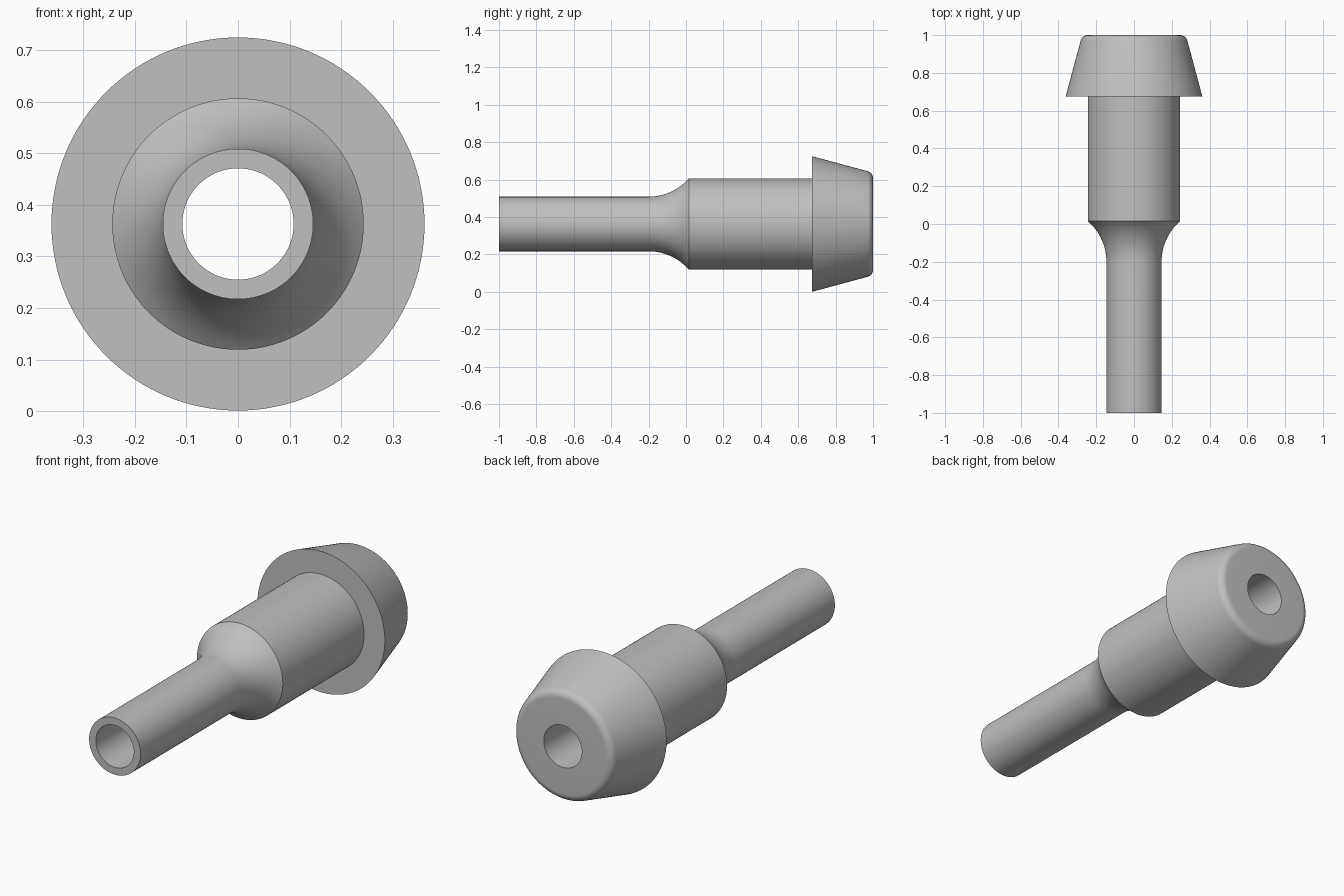
import bpy
import bmesh
import math
from mathutils import Vector

cube = bpy.data.objects.get("Cube")
if cube:
    bpy.data.objects.remove(cube, do_unlink=True)

AXIS_Z = 0.363
BORE, TUBE, BODY, HEAD = 0.108, 0.146, 0.244, 0.362
SEGMENTS = 128

grey = bpy.data.materials.new("plain grey")
grey.use_nodes = True
colour = (0.53, 0.53, 0.53, 1)
grey.diffuse_color = colour
grey.node_tree.nodes["Principled BSDF"].inputs["Base Color"].default_value = colour


def arc(y, r, radius, start, end, steps):
    """Points (y, r) on an arc, angles in degrees from the +y direction."""
    angles = [math.radians(start + (end - start) * i / steps) for i in range(steps + 1)]
    return [(y + radius * math.cos(a), r + radius * math.sin(a)) for a in angles]


def lathe(name, profile):
    """Spin a closed (y, r) profile around the lengthwise axis."""
    bm = bmesh.new()
    verts = [bm.verts.new((0, y, r)) for y, r in profile]
    edges = [bm.edges.new((v, verts[(i + 1) % len(verts)])) for i, v in enumerate(verts)]
    bmesh.ops.spin(bm, geom=verts + edges, cent=Vector(), axis=Vector((0, 1, 0)),
                   angle=math.tau, steps=SEGMENTS, use_merge=True)
    bmesh.ops.remove_doubles(bm, verts=bm.verts, dist=0.0001)
    bmesh.ops.recalc_face_normals(bm, faces=bm.faces)
    mesh = bpy.data.meshes.new(name)
    bm.to_mesh(mesh)
    bm.free()
    mesh.materials.append(grey)
    obj = bpy.data.objects.new(name, mesh)
    obj.location.z = AXIS_Z
    bpy.context.collection.objects.link(obj)
    bpy.ops.object.select_all(action='DESELECT')
    obj.select_set(True)
    bpy.context.view_layer.objects.active = obj
    bpy.ops.object.shade_smooth_by_angle(angle=math.radians(30))
    return obj


# Thin tube flaring into the wider body
flare = 0.285
profile = [(-1, BORE), (-1, TUBE)]
profile += arc(-0.2, TUBE + flare, flare, -90, -41, 20)

# Straight body up to the stepped head
profile += [(0.015, BODY), (0.675, BODY), (0.675, HEAD)]

# Tapered head with a rounded rear rim, closed by the through bore
profile += arc(0.96, BODY, 0.04, 75, 0, 10)
profile += [(1, BORE)]

# Drop the near-duplicate point where the flare meets the body
profile = [p for i, p in enumerate(profile)
           if i == 0 or math.dist(p, profile[i - 1]) > 0.003]
lathe("hollow_nozzle", profile)
